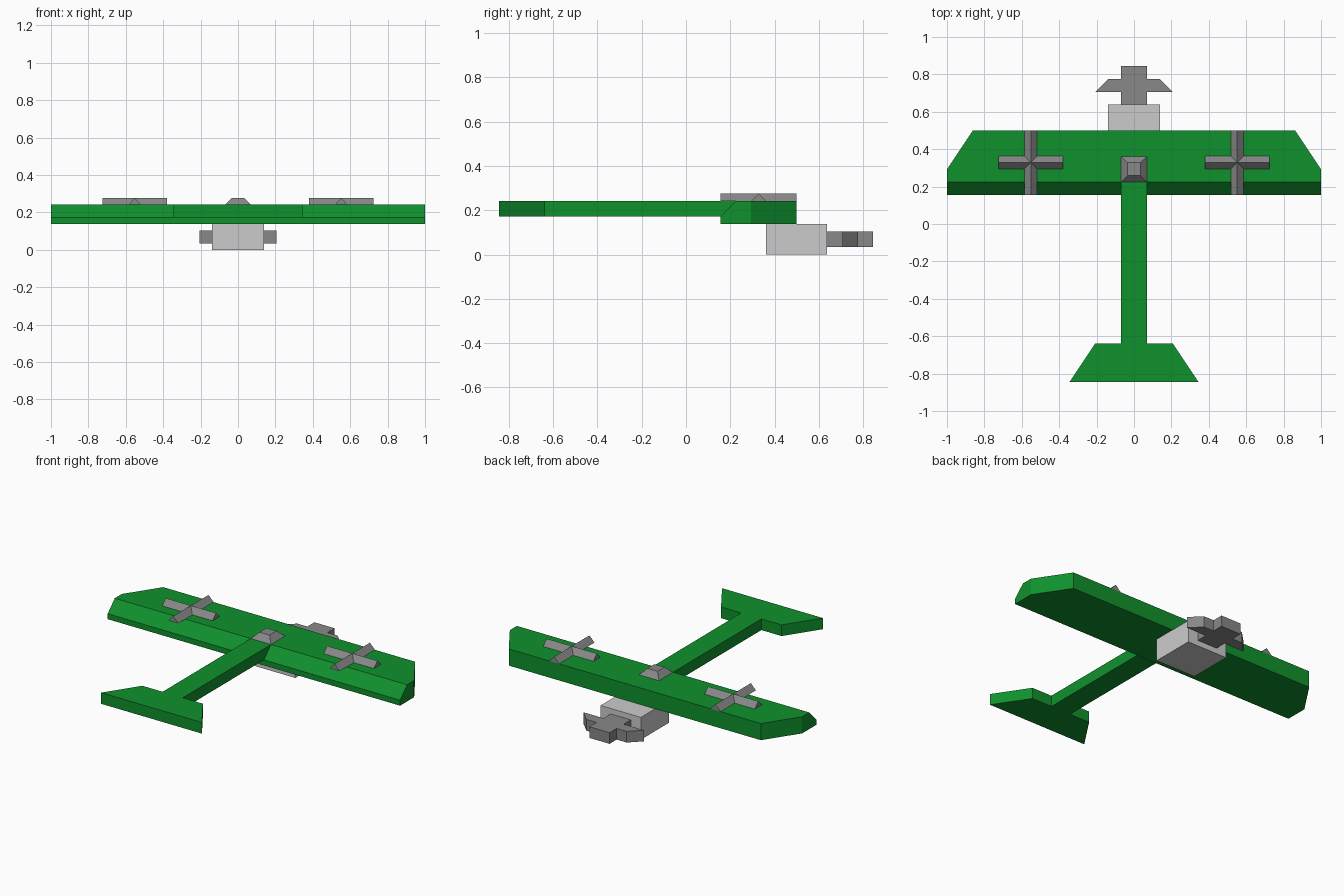
import bpy, bmesh
from mathutils import Vector

if "Cube" in bpy.data.objects:
    bpy.data.objects.remove(bpy.data.objects["Cube"])


def material(name, rgb):
    m = bpy.data.materials.new(name)
    m.diffuse_color = (*rgb, 1)
    m.use_nodes = True
    m.node_tree.nodes["Principled BSDF"].inputs["Base Color"].default_value = m.diffuse_color
    return m


GREEN = material("green", (0.005, 0.283, 0.026))
DARK = material("dark_grey", (0.246, 0.246, 0.246))


def finish(name, bm, mat):
    bmesh.ops.recalc_face_normals(bm, faces=bm.faces[:])
    me = bpy.data.meshes.new(name)
    bm.to_mesh(me)
    bm.free()
    ob = bpy.data.objects.new(name, me)
    bpy.context.collection.objects.link(ob)
    if mat:
        me.materials.append(mat)
    return ob


def prism(profile, axis, lo, hi):
    """Extrude a 2D profile along an axis; the pair fills the other axes in order."""
    def place(p, t):
        c = list(p)
        c.insert("xyz".index(axis), t)
        return c
    bm = bmesh.new()
    a = [bm.verts.new(place(p, lo)) for p in profile]
    b = [bm.verts.new(place(p, hi)) for p in profile]
    bm.faces.new(a)
    bm.faces.new(b[::-1])
    n = len(a)
    for i in range(n):
        j = (i + 1) % n
        bm.faces.new((a[i], b[i], b[j], a[j]))
    return bm


def mirrored(half):
    """Complete an outline given for +x only."""
    return half + [(-x, y) for x, y in reversed(half)]


# Wing: sloped edge along -y, clipped corners along +y
wing = prism([(0.155, 0.138), (0.5, 0.138), (0.5, 0.241), (0.224, 0.241), (0.155, 0.172)],
             "x", -1, 1)
for s in (-1, 1):
    bmesh.ops.bisect_plane(wing, geom=wing.verts[:] + wing.edges[:] + wing.faces[:],
                           plane_co=Vector((s, 0.293, 0)),
                           plane_no=Vector((s * 0.207, 0.138, 0)), clear_outer=True)
    bmesh.ops.holes_fill(wing, edges=[e for e in wing.edges if e.is_boundary], sides=0)
finish("wing", wing, GREEN)

# Tail boom and tailplane in one outline
tail = mirrored([(0.069, 0.224), (0.069, -0.638), (0.207, -0.638), (0.345, -0.845)])
finish("boom_and_tailplane", prism(tail, "z", 0.172, 0.241), GREEN)

# Rotor crosses: two ridged bars each
for side, s in (("left", -1), ("right", 1)):
    cx, cy = s * 0.552, 0.328
    ridge = [(-0.0345, 0.241), (0.0345, 0.241), (0, 0.276)]
    finish(side + "_rotor_long_bar",
           prism([(cx + u, z) for u, z in ridge], "y", 0.155, 0.5), DARK)
    finish(side + "_rotor_cross_bar",
           prism([(cy + u, z) for u, z in ridge], "x", cx - 0.172, cx + 0.172), DARK)

# Canopy: square frustum
canopy = prism([(-0.069, 0.224), (0.069, 0.224), (0.069, 0.362), (-0.069, 0.362)],
               "z", 0.241, 0.276)
for v in canopy.verts:
    if v.co.z > 0.26:
        v.co.x *= 0.5
        v.co.y = 0.293 + (v.co.y - 0.293) * 0.5
finish("canopy", canopy, DARK)

# Engine block under the wing
finish("engine_block", prism([(-0.138, 0.362), (0.138, 0.362), (0.138, 0.638), (-0.138, 0.638)],
                             "z", 0, 0.138), None)

# Nose with swept side fins
nose = mirrored([(0.069, 0.845), (0.069, 0.776), (0.138, 0.776), (0.207, 0.707),
                 (0.069, 0.707), (0.069, 0.638)])
finish("nose_and_fins", prism(nose, "z", 0.035, 0.104), DARK)
